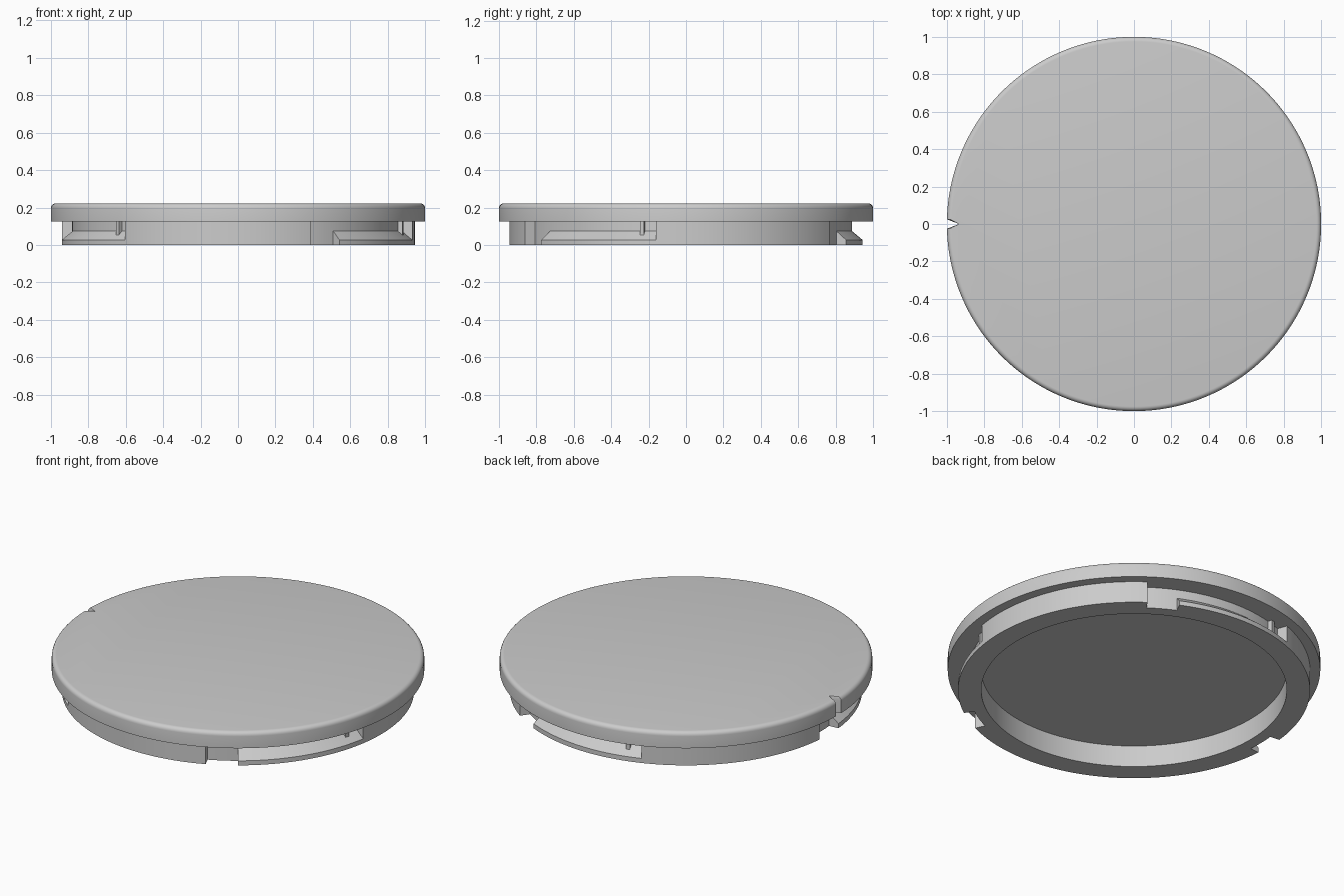
import bpy
import bmesh
from math import radians, sin, cos, pi
from mathutils import Matrix, Vector

if "Cube" in bpy.data.objects:
    bpy.data.objects.remove(bpy.data.objects["Cube"], do_unlink=True)

GREY = bpy.data.materials.new("matte grey")
GREY.use_nodes = True
GREY.diffuse_color = (0.6, 0.6, 0.6, 1)
GREY.node_tree.nodes["Principled BSDF"].inputs["Base Color"].default_value = (0.6, 0.6, 0.6, 1)

# Main dimensions
TOP, UNDER = 0.222, 0.127
OUTER, RECESS, INNER = 0.945, 0.887, 0.82
LIP, CREST = 0.027, 0.075


def finish(name, bm):
    bmesh.ops.remove_doubles(bm, verts=bm.verts, dist=1e-5)
    bmesh.ops.recalc_face_normals(bm, faces=bm.faces)
    mesh = bpy.data.meshes.new(name)
    bm.to_mesh(mesh)
    bm.free()
    mesh.materials.append(GREY)
    obj = bpy.data.objects.new(name, mesh)
    bpy.context.collection.objects.link(obj)
    bpy.ops.object.select_all(action="DESELECT")
    obj.select_set(True)
    bpy.context.view_layer.objects.active = obj
    bpy.ops.object.shade_smooth_by_angle(angle=radians(25))
    return obj


def sweep(bm, sections, closed):
    """Join (angle, profile) sections around z; returns the vertex loops."""
    loops = [[bm.verts.new((r * cos(radians(a)), r * sin(radians(a)), z))
              for r, z in profile] for a, profile in sections]
    count = len(loops[0])
    for i, loop in enumerate(loops):
        following = loops[(i + 1) % len(loops)]
        for j in range(count if closed else count - 1):
            k = (j + 1) % count
            bm.faces.new((loop[j], following[j], following[k], loop[k]))
    return loops


# Cover disc with a rounded top edge and a small V notch on one side
FILLET = 0.025
rim = [(1, UNDER)]
for step in range(6):
    t = step / 5 * pi / 2
    rim.append((1 - FILLET + FILLET * cos(t), TOP - FILLET + FILLET * sin(t)))
notched = [(min(r, 0.935), z) for r, z in rim]
sections = [(180, notched), (181.43, rim)]
sections += [(a, rim) for a in range(182, 539, 2)] + [(538.57, rim)]
bm = bmesh.new()
loops = sweep(bm, sections, closed=False)
bm.faces.new([loop[0] for loop in loops])
bm.faces.new([loop[-1] for loop in loops])
finish("cover_disc", bm)


# Mounting ring: full wall, open gap and bayonet lug repeated three times
def ring_profile(lower, upper):
    top = UNDER + 0.003
    return [(INNER, 0), (lower, 0), (lower, LIP), (upper, CREST), (upper, top), (INNER, top)]


WALL = ring_profile(OUTER, OUTER)
GAP = ring_profile(RECESS, RECESS)
LUG = ring_profile(OUTER, RECESS)
zones = [(-65.6, -55, GAP), (-55, -9.7, LUG), (-9.7, 54.4, WALL)]
sections = []
for turn in (0, 120, 240):
    for start, end, profile in zones:
        steps = round((end - start) / 2)
        sections += [(turn + start + (end - start) * i / steps, profile)
                     for i in range(steps + 1)]
bm = bmesh.new()
sweep(bm, sections, closed=True)
finish("mounting_ring", bm)

# Small stop pin above the closed end of each lug
for number, turn in enumerate((0, 120, 240), 1):
    bm = bmesh.new()
    place = (Matrix.Rotation(radians(turn - 15), 4, "Z")
             @ Matrix.Translation(Vector((0.896, 0, 0.09)))
             @ Matrix.Diagonal((0.032, 0.022, 0.08, 1)))
    bmesh.ops.create_cube(bm, size=1, matrix=place)
    finish(f"stop_pin_{number}", bm)
